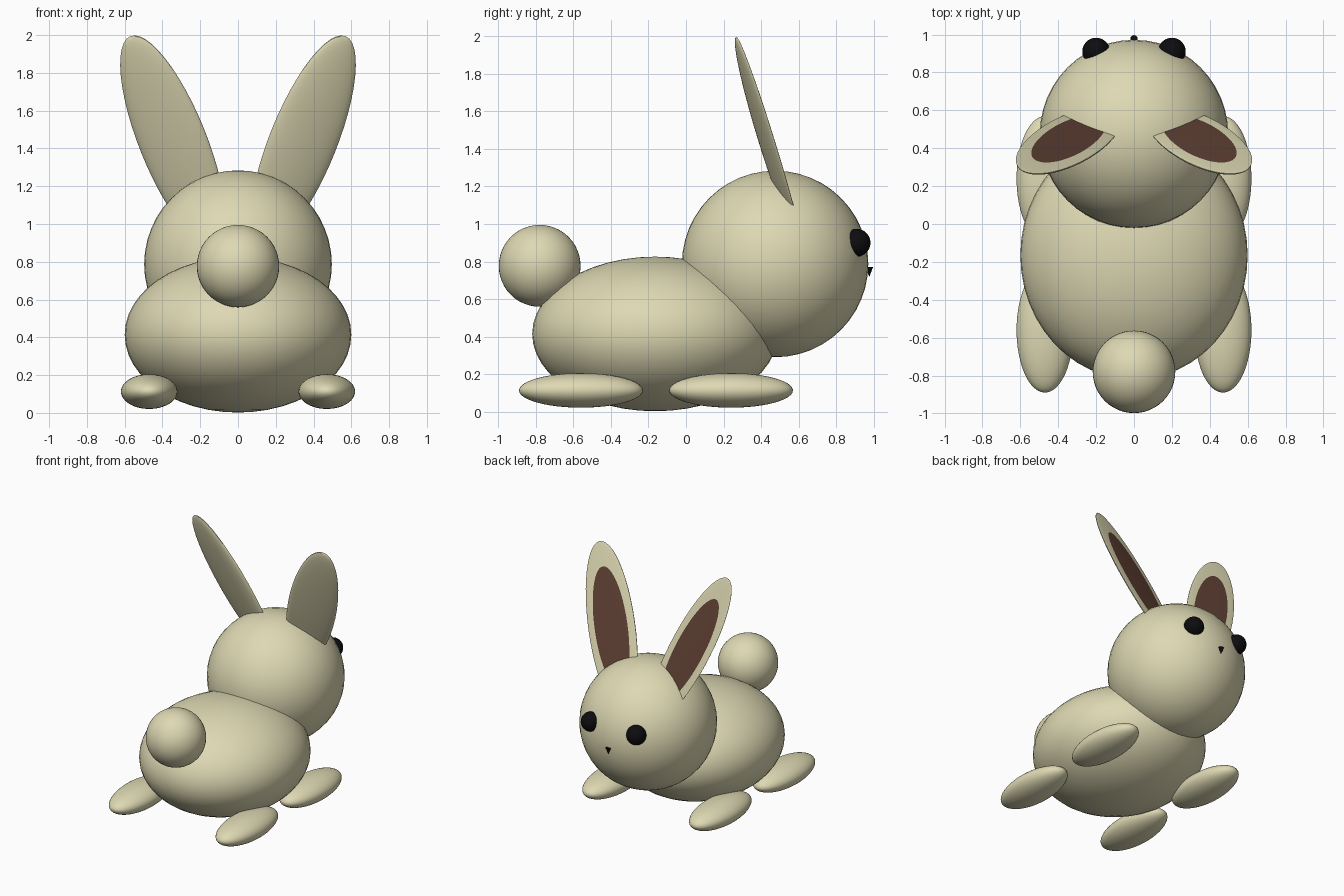
import bpy, bmesh, math
from mathutils import Matrix, Vector

if "Cube" in bpy.data.objects:
    bpy.data.objects.remove(bpy.data.objects["Cube"])


def material(name, rgb):
    m = bpy.data.materials.new(name)
    m.diffuse_color = (*rgb, 1)
    m.use_nodes = True
    m.node_tree.nodes["Principled BSDF"].inputs["Base Color"].default_value = m.diffuse_color
    return m


FUR = material("cream fur", (0.73, 0.69, 0.45))
INNER = material("brown inner ear", (0.115, 0.052, 0.034))
BLACK = material("black", (0.004, 0.004, 0.005))


def finish(name, bm, mats, mirror=False):
    bmesh.ops.recalc_face_normals(bm, faces=bm.faces)
    mesh = bpy.data.meshes.new(name)
    bm.to_mesh(mesh)
    bm.free()
    for m in mats:
        mesh.materials.append(m)
    ob = bpy.data.objects.new(name, mesh)
    bpy.context.collection.objects.link(ob)
    bpy.ops.object.select_all(action='DESELECT')
    ob.select_set(True)
    bpy.context.view_layer.objects.active = ob
    bpy.ops.object.shade_smooth_by_angle(angle=math.radians(35))
    if mirror:  # left and right pair
        ob.modifiers.new("Mirror", 'MIRROR').use_mirror_merge = False
    return ob


def ellipsoid(name, center, radii, mat, mirror=False):
    bm = bmesh.new()
    bmesh.ops.create_uvsphere(
        bm, u_segments=48, v_segments=24, radius=1,
        matrix=Matrix.Translation(center) @ Matrix.Diagonal((*radii, 1)))
    return finish(name, bm, [mat], mirror)


# body, head and tail
ellipsoid("body", (0, -0.165, 0.414), (0.6, 0.655, 0.412), FUR)
ellipsoid("head", (0, 0.475, 0.787), (0.497, 0.497, 0.497), FUR)
ellipsoid("tail", (0, -0.78, 0.777), (0.218, 0.218, 0.218), FUR)

# two pairs of feet
for name, y in (("hind_feet", -0.56), ("front_feet", 0.24)):
    ellipsoid(name, (0.47, y, 0.113), (0.15, 0.33, 0.092), FUR, True)

# eyes
ellipsoid("eyes", (0.2, 0.91, 0.9), (0.073, 0.073, 0.074), BLACK, True)

# nose: tiny cone pointing down
bm = bmesh.new()
bmesh.ops.create_cone(bm, cap_ends=True, segments=12, radius1=0.001, radius2=0.02,
                      depth=0.05, matrix=Matrix.Translation((0, 0.977, 0.745)))
finish("nose", bm, [BLACK])

# ears: rounded back, nearly flat front with a brown centre
bm = bmesh.new()
bmesh.ops.create_uvsphere(bm, u_segments=48, v_segments=24, radius=1,
                          matrix=Matrix.Rotation(math.pi / 2, 4, 'X'))
for f in bm.faces:
    c = f.calc_center_median()
    f.material_index = int(c.y > 0 and math.hypot(c.x, c.z) < 0.71)
tilt = Matrix.Rotation(math.radians(22), 3, 'Y')
for v in bm.verts:
    depth = 0.01 if v.co.y > 0 else 0.045
    p = tilt @ Vector((v.co.x * 0.178, 0, v.co.z * 0.6))
    # lean the ear backwards and turn it slightly inwards
    v.co = (0.345 + p.x, 0.442 + 0.167 * p.x - 0.37 * p.z + v.co.y * depth, 1.438 + p.z)
finish("ears", bm, [FUR, INNER], True)
